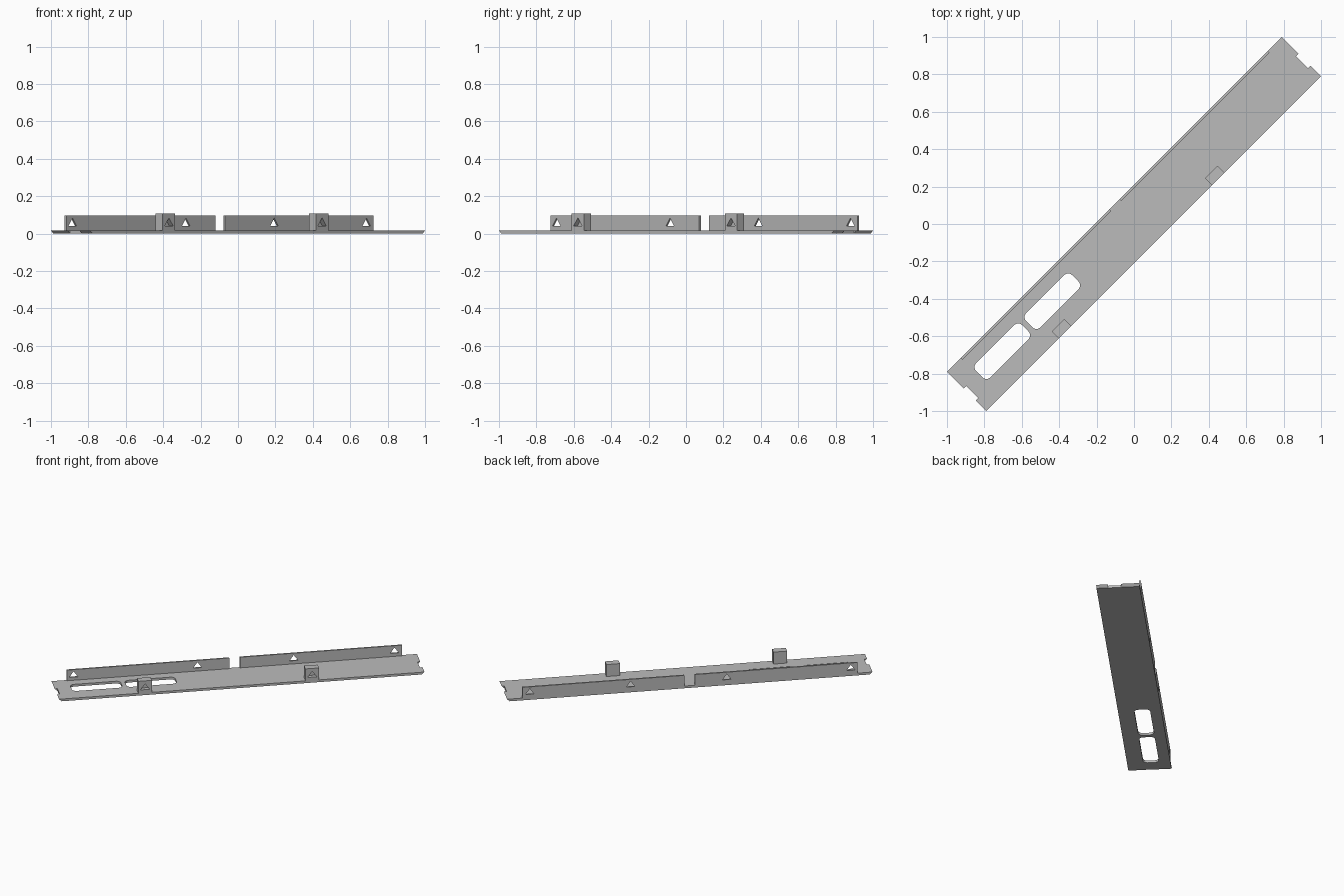
import bpy, bmesh, math
from mathutils import Matrix, Vector

cube = bpy.data.objects.get("Cube")
if cube:
    bpy.data.objects.remove(cube, do_unlink=True)

# One plain grey for the whole part
grey = bpy.data.materials.new("grey_metal")
grey.use_nodes = True
colour = (0.5, 0.5, 0.5, 1)
grey.diffuse_color = colour
grey.node_tree.nodes["Principled BSDF"].inputs["Base Color"].default_value = colour

TURN = Matrix.Rotation(math.radians(45), 4, 'Z')  # the rail lies diagonally
LENGTH, HALF_W, THICK = 1.266, 0.148, 0.017       # half length, half width
MITRE = LENGTH - 0.018
WALL, WALL_TOP, TAB_TOP = 0.012, 0.097, 0.107


def prism(name, pts, lo, hi, across=False):
    """Extrude a profile upwards, or across the width of the rail."""
    bm = bmesh.new()
    ring = [[bm.verts.new(TURN @ Vector((a, d, b) if across else (a, b, d)))
             for a, b in pts] for d in (lo, hi)]
    bm.faces.new(ring[0])
    bm.faces.new(ring[1])
    n = len(pts)
    for i in range(n):
        j = (i + 1) % n
        bm.faces.new((ring[0][i], ring[0][j], ring[1][j], ring[1][i]))
    bmesh.ops.recalc_face_normals(bm, faces=bm.faces)
    mesh = bpy.data.meshes.new(name)
    bm.to_mesh(mesh)
    bm.free()
    mesh.materials.append(grey)
    obj = bpy.data.objects.new(name, mesh)
    bpy.context.collection.objects.link(obj)
    return obj


def rect(a0, a1, b0, b1):
    return [(a0, b0), (a1, b0), (a1, b1), (a0, b1)]


def rounded(a, b, half_a, half_b, r, steps=4):
    pts = []
    for k, (sa, sb) in enumerate(((1, 1), (-1, 1), (-1, -1), (1, -1))):
        for s in range(steps + 1):
            t = (k + s / steps) * math.pi / 2
            pts.append((a + sa * (half_a - r) + r * math.cos(t),
                        b + sb * (half_b - r) + r * math.sin(t)))
    return pts


def triangle(u, half=0.03):
    return [(u - half, 0.041), (u + half, 0.041), (u, 0.084)]


def cut(obj, cutters):
    """Subtract the cutters, bake the result and remove them."""
    for c in cutters:
        c.hide_render = True
        mod = obj.modifiers.new("cut", 'BOOLEAN')
        mod.operation, mod.solver, mod.object = 'DIFFERENCE', 'EXACT', c
    graph = bpy.context.evaluated_depsgraph_get()
    mesh = bpy.data.meshes.new_from_object(obj.evaluated_get(graph))
    obj.modifiers.clear()
    obj.data = mesh
    for c in cutters:
        bpy.data.objects.remove(c, do_unlink=True)


# Base plate with undercut ends, two slots and a notch at each end
plate = prism("base_plate", [(-MITRE, 0), (MITRE, 0), (LENGTH, THICK), (-LENGTH, THICK)],
              -HALF_W, HALF_W, across=True)
cutters = [prism("slot_cutter", rounded(u, 0.017, 0.174, 0.054, 0.03), -0.1, 0.1)
           for u in (-0.979, -0.601)]
for side in (-1, 1):
    cutters.append(prism("notch_cutter", rect(side * (MITRE - 0.001), side * 1.4, -0.069, 0.022),
                         -0.1, 0.1))
cut(plate, cutters)

# Upright rear flange in two lengths, each with two triangular holes
for name, u0, u1, holes in (("right_flange", -1.162, -0.036, (-1.115, -0.257)),
                            ("left_flange", 0.038, 1.16, (0.41, 1.108))):
    flange = prism(name, rect(u0, u1, THICK, WALL_TOP), HALF_W - WALL, HALF_W, across=True)
    cut(flange, [prism("hole_cutter", triangle(u), 0.1, 0.2, across=True) for u in holes])

# Front tabs with a triangular recess
for name, u in (("right_tab", -0.67), ("left_tab", 0.488)):
    tab = prism(name, rect(u - 0.047, u + 0.047, THICK, TAB_TOP), -HALF_W, -HALF_W + 0.053,
                across=True)
    cut(tab, [prism("recess_cutter", triangle(u, 0.032), -0.2, -HALF_W + 0.03, across=True)])
